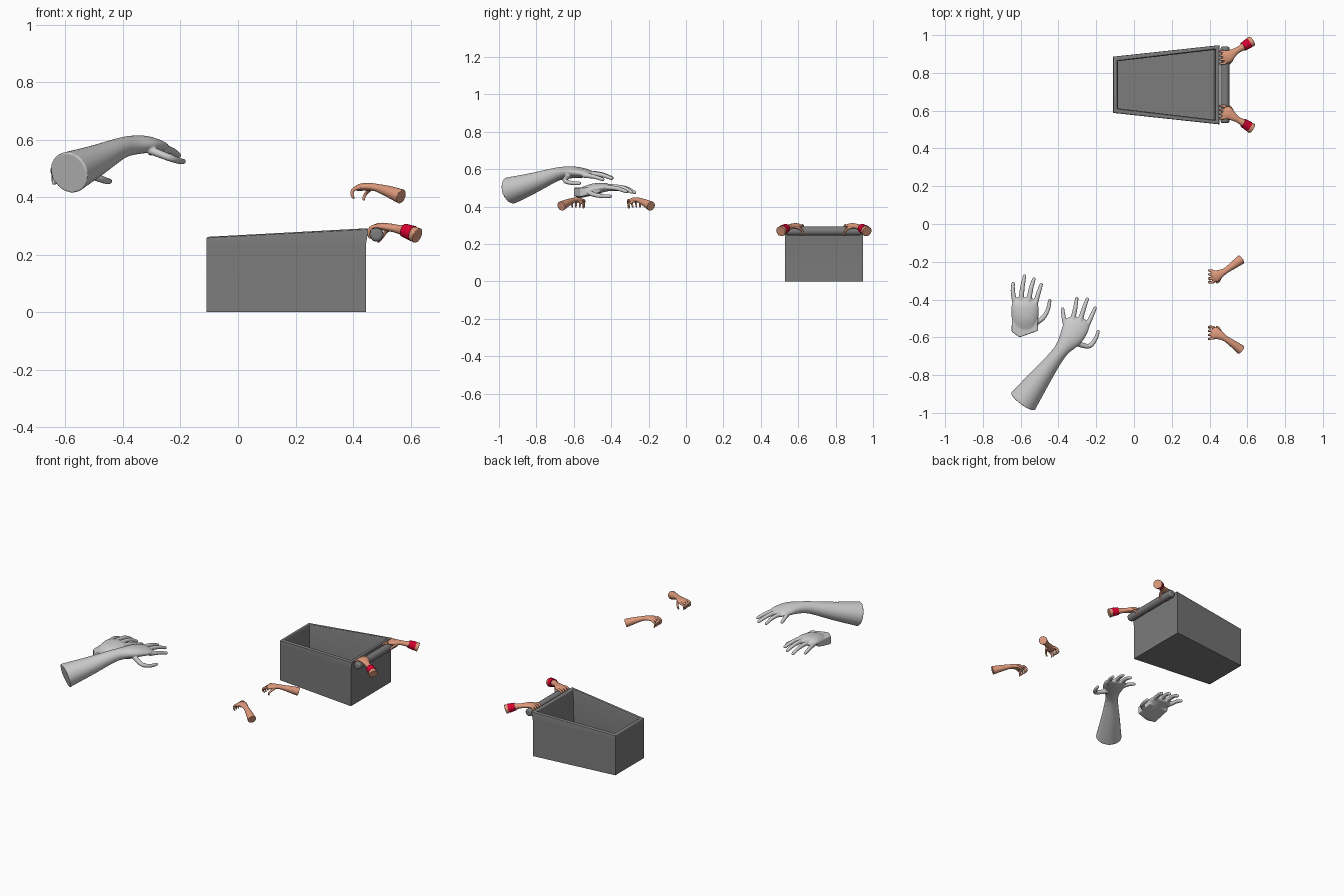
import bpy, bmesh, math
from mathutils import Vector

if "Cube" in bpy.data.objects:
    bpy.data.objects.remove(bpy.data.objects["Cube"])


def material(name, rgb):
    m = bpy.data.materials.new(name)
    m.diffuse_color = (*rgb, 1)
    m.use_nodes = True
    m.node_tree.nodes["Principled BSDF"].inputs["Base Color"].default_value = m.diffuse_color
    return m


SKIN = material("skin", (0.72, 0.32, 0.2))
RED = material("red", (0.7, 0.0, 0.03))
DARK = material("dark_grey", (0.2, 0.2, 0.2))


def make_object(name, bm, mat=None):
    bmesh.ops.recalc_face_normals(bm, faces=bm.faces[:])
    me = bpy.data.meshes.new(name)
    bm.to_mesh(me)
    bm.free()
    ob = bpy.data.objects.new(name, me)
    bpy.context.collection.objects.link(ob)
    if mat:
        me.materials.append(mat)
    return ob


def spline(pts, steps=5):
    """Catmull-Rom through tuples of any length."""
    p = [pts[0]] + list(pts) + [pts[-1]]
    out = []
    for i in range(1, len(p) - 2):
        for s in range(steps):
            t = s / steps
            out.append([0.5 * (2 * b + (c - a) * t + (2 * a - 5 * b + 4 * c - d) * t * t
                               + (3 * b - a - 3 * c + d) * t ** 3)
                        for a, b, c, d in zip(p[i - 1], p[i], p[i + 1], p[i + 2])])
    return out + [list(pts[-1])]


def tube(bm, pts, sides=20, round_end=True):
    """Loft ellipses (x, y, z, half width, half height) with a flat start."""
    path = spline(pts)
    pos = [Vector(q[:3]) for q in path]
    chord = pos[-1] - pos[0]
    side = Vector((chord.y, -chord.x, 0)).normalized()
    rings = []
    n = len(path)

    def ring(c, t, w, h):
        s = (side - t * side.dot(t)).normalized()
        u = s.cross(t)
        rings.append([bm.verts.new(c + s * w * math.cos(a) + u * h * math.sin(a))
                      for a in (2 * math.pi * k / sides for k in range(sides))])

    for i in range(n):
        t = (pos[min(i + 1, n - 1)] - pos[max(i - 1, 0)]).normalized()
        ring(pos[i], t, path[i][3], path[i][4])
    if round_end:
        w, h = path[-1][3:]
        for a in (25, 50, 72):
            a = math.radians(a)
            ring(pos[-1] + t * h * math.sin(a), t, w * math.cos(a), h * math.cos(a))
    for r0, r1 in zip(rings, rings[1:]):
        for k in range(sides):
            j = (k + 1) % sides
            bm.faces.new((r0[k], r0[j], r1[j], r1[k]))
    bm.faces.new(rings[0])
    bm.faces.new(rings[-1])


def hand(name, arm, digits, radius, voxel, mat=None, mirror_y=None, block=()):
    """Arm and palm loft, plus tapering digits, fused into one smooth skin."""
    def flip(p):
        return p if mirror_y is None else (p[0], 2 * mirror_y - p[1], *p[2:])
    bm = bmesh.new()
    tube(bm, [flip(p) for p in arm], 28)
    for d in digits:
        last = len(d) - 1
        tube(bm, [(*flip(p), radius * (1.1 - 0.4 * i / last), radius * (1.1 - 0.4 * i / last))
                  for i, p in enumerate(d)], 12)
    if block:
        bmesh.ops.convex_hull(bm, input=[bm.verts.new(p) for p in block])
    ob = make_object(name, bm, mat)
    r = ob.modifiers.new("fuse", 'REMESH')
    r.mode = 'VOXEL'
    r.voxel_size = voxel
    r.use_smooth_shade = True
    s = ob.modifiers.new("soften", 'SMOOTH')
    s.factor = 0.5
    s.iterations = 3


# Large grey hand with forearm
hand("large_arm",
     [(-.588, -.94, .485, .078, .073), (-.50, -.82, .525, .058, .055),
      (-.415, -.708, .567, .040, .038), (-.375, -.655, .579, .042, .034),
      (-.333, -.597, .583, .062, .031), (-.305, -.54, .578, .068, .024),
      (-.298, -.51, .573, .058, .016)],
     [[(-.355, -.56, .578), (-.371, -.50, .577), (-.378, -.45, .560)],
      [(-.33, -.53, .580), (-.312, -.45, .572), (-.303, -.395, .553)],
      [(-.29, -.53, .578), (-.268, -.455, .570), (-.247, -.397, .550)],
      [(-.255, -.55, .568), (-.228, -.495, .560), (-.206, -.445, .545)],
      [(-.31, -.63, .565), (-.24, -.647, .538), (-.205, -.61, .526), (-.19, -.57, .524)]],
     .0135, .004)

# Large grey hand cut off at the wrist, with an angular stump
hand("large_cut_hand",
     [(-.575, -.56, .478, .058, .022), (-.577, -.50, .492, .070, .030),
      (-.577, -.44, .502, .072, .025), (-.575, -.405, .500, .060, .017)],
     [[(-.628, -.43, .497), (-.641, -.36, .495), (-.640, -.315, .480)],
      [(-.600, -.42, .505), (-.590, -.33, .500), (-.579, -.275, .475)],
      [(-.560, -.42, .507), (-.545, -.34, .501), (-.529, -.29, .477)],
      [(-.528, -.44, .503), (-.507, -.37, .497), (-.491, -.32, .480)],
      [(-.53, -.53, .482), (-.482, -.497, .465), (-.455, -.45, .456), (-.446, -.405, .455)]],
     .0135, .004,
     block=[(-.606, -.60, .500), (-.606, -.60, .456), (-.648, -.57, .502), (-.648, -.57, .443),
            (-.645, -.45, .505), (-.645, -.45, .470), (-.508, -.565, .500), (-.508, -.565, .452),
            (-.51, -.46, .505), (-.51, -.46, .475)])

# Pair of small free hands with fingers curled down
for name, my in (("free_hand_left", None), ("free_hand_right", -.427)):
    hand(name,
         [(.568, -.667, .402, .026, .026), (.525, -.635, .419, .020, .020),
          (.485, -.607, .432, .016, .014), (.460, -.592, .436, .022, .013),
          (.432, -.578, .435, .031, .013), (.418, -.574, .431, .030, .010)],
         [[(.425, -.574 + o, .434), (.402, -.574 + o * 1.1, .427),
           (.396, -.576 + o * 1.1, .410), (.402, -.578 + o, .398)]
          for o in (-.030, -.011, .009, .027)]
         + [[(.462, -.580, .430), (.450, -.553, .418), (.440, -.545, .405), (.437, -.548, .392)]],
         .0068, .0022, SKIN, my)

# Pair of small hands gripping the handle, with wristbands
MID = .737
for tag, my in (("left", None), ("right", MID)):
    hand("gripping_hand_" + tag,
         [(.624, .506, .266, .029, .028), (.590, .528, .281, .022, .022),
          (.555, .550, .289, .016, .015), (.530, .565, .294, .021, .014),
          (.500, .586, .298, .032, .013), (.482, .594, .296, .032, .011)],
         [[(.488, .594 + o, .299), (.465, .594 + o * 1.1, .295),
           (.454, .594 + o * 1.1, .278), (.458, .594 + o, .260)]
          for o in (-.031, -.011, .009, .028)]
         + [[(.530, .582, .290), (.515, .612, .280), (.502, .625, .262), (.488, .625, .245)]],
         .0068, .0022, SKIN, my)
    bm = bmesh.new()
    pts = [(.609, .516, .273, .0275, .0275), (.577, .536, .285, .0235, .0235)]
    if my:
        pts = [(p[0], 2 * MID - p[1], *p[2:]) for p in pts]
    tube(bm, pts, 32, round_end=False)
    band = make_object("wristband_" + tag, bm, RED)
    bpy.context.view_layer.objects.active = band
    band.select_set(True)
    bpy.ops.object.shade_smooth_by_angle()
    band.select_set(False)

# Tapered open basket: outer base, outer rim, inner rim, inner floor
T = .024


def corners(x0, x1, w0, w1, z0, z1):
    return [(x0, MID - w0, z0), (x1, MID - w1, z1), (x1, MID + w1, z1), (x0, MID + w0, z0)]


bm = bmesh.new()
loops = [[bm.verts.new(c) for c in corners(*a)] for a in (
    (-.110, .445, .149, .208, 0, 0),
    (-.110, .445, .149, .208, .235, .235),
    (-.110, .454, .149, .210, .262, .291),
    (-.110 + T, .454 - T, .149 - T, .210 - T, .262, .291),
    (-.110 + T, .445 - T, .149 - T, .208 - T, .02, .02))]
for a, b in zip(loops, loops[1:]):
    for k in range(4):
        j = (k + 1) % 4
        bm.faces.new((a[k], a[j], b[j], b[k]))
bm.faces.new(loops[0])
bm.faces.new(loops[-1])
rim = [e for e in bm.edges if all(v in loops[2] for v in e.verts)
       or all(v in loops[3] for v in e.verts)]
bmesh.ops.bevel(bm, geom=rim, offset=.008, segments=3, profile=.5, affect='EDGES')
basket = make_object("basket", bm, DARK)

# Round push handle with softened ends
bpy.ops.mesh.primitive_cylinder_add(vertices=32, radius=.024, depth=.405,
                                    location=(.482, MID, .269),
                                    rotation=(math.pi / 2, 0, 0))
handle = bpy.context.object
handle.name = "handle"
handle.data.materials.append(DARK)
bevel = handle.modifiers.new("round", 'BEVEL')
bevel.width = .012
bevel.segments = 4
for ob in (basket, handle):
    bpy.ops.object.select_all(action='DESELECT')
    ob.select_set(True)
    bpy.context.view_layer.objects.active = ob
    bpy.ops.object.shade_smooth_by_angle()
